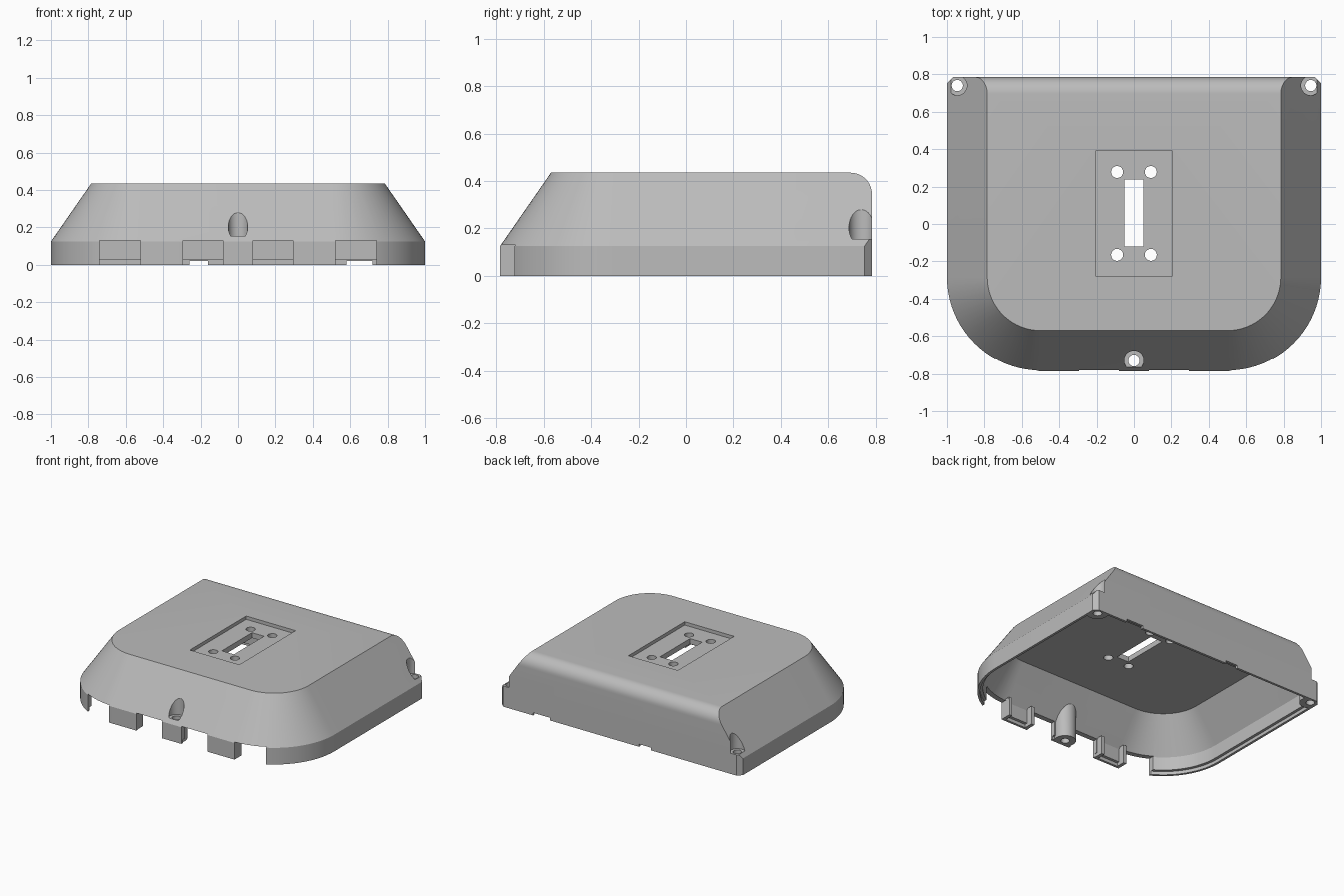
import bpy, bmesh, math
from mathutils import Matrix

cube = bpy.data.objects.get("Cube")
if cube:
    bpy.data.objects.remove(cube, do_unlink=True)

BACK = 0.785       # half depth
CENTRE_Y = -0.285  # centre of the front corner arcs
RADIUS = 0.5       # outer radius of the front corners
STEPS = 20


def make_object(name, bm):
    bmesh.ops.recalc_face_normals(bm, faces=bm.faces)
    mesh = bpy.data.meshes.new(name)
    bm.to_mesh(mesh)
    bm.free()
    obj = bpy.data.objects.new(name, mesh)
    bpy.context.collection.objects.link(obj)
    return obj


def outline(inset, back):
    """Square back corners, rounded front corners."""
    r = RADIUS - inset
    pts = [(1 - inset, back), (inset - 1, back)]
    for cx, start in ((-RADIUS, math.pi), (RADIUS, 1.5 * math.pi)):
        for i in range(STEPS + 1):
            a = start + i * math.pi / 2 / STEPS
            pts.append((cx + r * math.cos(a), CENTRE_Y + r * math.sin(a)))
    return pts


def loft(name, rings, top_fillet=0):
    """Stack outlines given as (z, inset, back)."""
    bm = bmesh.new()
    loops = [[bm.verts.new((x, y, z)) for x, y in outline(inset, back)]
             for z, inset, back in rings]
    for low, high in zip(loops, loops[1:]):
        for i in range(len(low)):
            j = (i + 1) % len(low)
            bm.faces.new((low[i], low[j], high[j], high[i]))
    bm.faces.new(loops[0][::-1])
    bm.faces.new(loops[-1])
    if top_fillet:
        edge = bm.edges.get((loops[-1][0], loops[-1][1]))
        bmesh.ops.bevel(bm, geom=[edge], offset=top_fillet, segments=10,
                        profile=0.5, affect='EDGES')
    return make_object(name, bm)


def box(name, x0, x1, y0, y1, z0, z1):
    bm = bmesh.new()
    bmesh.ops.create_cube(bm, size=1)
    bmesh.ops.scale(bm, vec=(x1 - x0, y1 - y0, z1 - z0), verts=bm.verts)
    bmesh.ops.translate(bm, vec=((x0 + x1) / 2, (y0 + y1) / 2, (z0 + z1) / 2),
                        verts=bm.verts)
    return make_object(name, bm)


def cylinder(name, x, y, r, z0, z1):
    bm = bmesh.new()
    bmesh.ops.create_cone(bm, cap_ends=True, segments=32, radius1=r, radius2=r,
                          depth=z1 - z0,
                          matrix=Matrix.Translation((x, y, (z0 + z1) / 2)))
    return make_object(name, bm)


def subtract(target, cutter):
    cutter.hide_render = True
    mod = target.modifiers.new("cut", 'BOOLEAN')
    mod.operation = 'DIFFERENCE'
    mod.solver = 'EXACT'
    mod.object = cutter
    bpy.context.view_layer.objects.active = target
    bpy.ops.object.modifier_apply(modifier=mod.name)
    bpy.data.objects.remove(cutter, do_unlink=True)


# Solid body and the hollow inside it, with a stepped lip at the rim
cover = loft("cover_shell", [(0, 0, BACK), (0.125, 0, BACK), (0.435, 0.215, BACK)],
             top_fillet=0.09)
cavity = loft("cavity", [(-0.02, 0.018, BACK - 0.018), (0.025, 0.018, BACK - 0.018),
                         (0.026, 0.038, BACK - 0.038), (0.125, 0.038, BACK - 0.038),
                         (0.37, 0.208, BACK - 0.038)])

# Screw bosses and clip ribs stay solid, so they are taken out of the hollow
screws = [(0, -0.73), (-0.945, 0.74), (0.945, 0.74)]
for x, y in screws:
    subtract(cavity, cylinder("boss", x, y, 0.074, 0, 0.33))
for side in (-1, 1):
    for x in (0.312, 0.508):
        subtract(cavity, box("rib", side * x - 0.013, side * x + 0.013,
                             -0.78, -0.7, 0, 0.14))
subtract(cover, cavity)

# Screw holes with counterbores
for x, y in screws:
    subtract(cover, cylinder("counterbore", x, y, 0.052, 0.155, 0.6))
    subtract(cover, cylinder("screw_hole", x, y, 0.03, -0.1, 0.3))

# Front notches between the teeth
for side in (-1, 1):
    for a, b in ((0.08, 0.295), (0.52, 0.74)):
        x0, x1 = sorted((side * a, side * b))
        subtract(cover, box("front_notch", x0, x1, -0.9, -0.66, -0.1, 0.13))

# Shallow notches in the back rim
for x0, x1 in ((-0.26, -0.16), (0.58, 0.72)):
    subtract(cover, box("back_notch", x0, x1, 0.7, 0.9, -0.1, 0.02))

# Clipped back corners
for side in (-1, 1):
    cutter = box("corner_cut", -0.1, 0.1, -0.1, 0.1, -0.1, 0.3)
    cutter.data.transform(Matrix.Translation((side * 1.055, BACK + 0.055, 0))
                          @ Matrix.Rotation(math.pi / 4, 4, 'Z'))
    subtract(cover, cutter)

# Recessed plate on top with a slot and four holes
subtract(cover, box("recess", -0.205, 0.205, -0.278, 0.39, 0.41, 0.6))
subtract(cover, box("slot", -0.05, 0.05, -0.12, 0.237, 0.2, 0.6))
for x in (-0.09, 0.09):
    for y in (-0.165, 0.278):
        subtract(cover, cylinder("plate_hole", x, y, 0.032, 0.2, 0.6))

# Colour and shading
grey = bpy.data.materials.new("light_grey")
grey.use_nodes = True
colour = (0.5, 0.5, 0.5, 1)
grey.diffuse_color = colour
grey.node_tree.nodes["Principled BSDF"].inputs["Base Color"].default_value = colour
cover.data.materials.clear()
cover.data.materials.append(grey)
for poly in cover.data.polygons:
    poly.material_index = 0
bpy.ops.object.select_all(action='DESELECT')
cover.select_set(True)
bpy.context.view_layer.objects.active = cover
bpy.ops.object.shade_smooth_by_angle(angle=math.radians(25))
